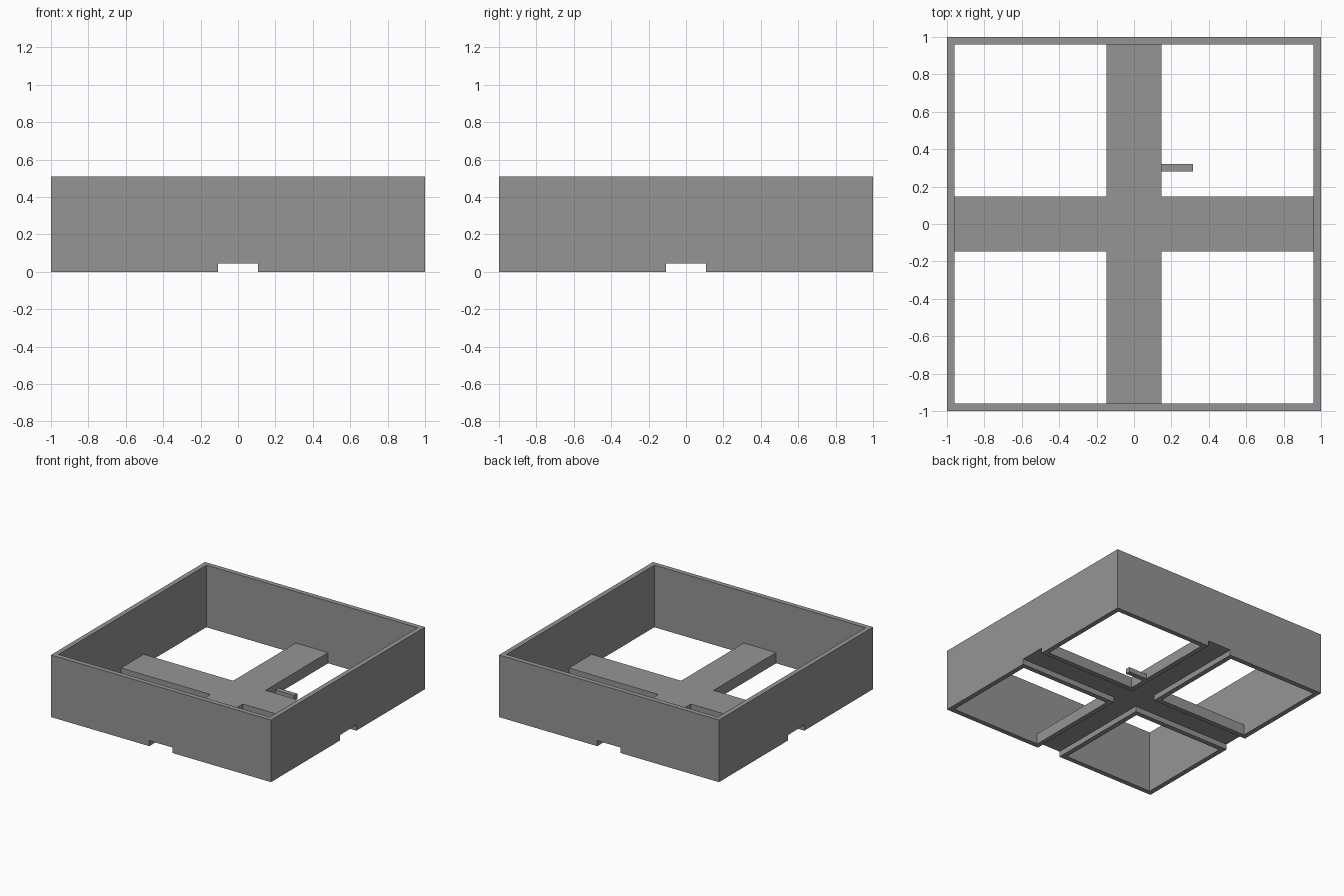
import bpy
import bmesh
from mathutils import Matrix, Vector

old = bpy.data.objects.get("Cube")
if old:
    bpy.data.objects.remove(old, do_unlink=True)

HEIGHT = 0.51      # outer wall height
INNER = 0.96       # inner face of the walls
ARM = 0.147        # half width of the floor cross
SLOT = 0.107       # half width of the channels below
SLOT_TOP = 0.045
FLOOR = 0.088      # top of the floor cross

grey = bpy.data.materials.new("plain_grey")
grey.use_nodes = True
colour = (0.3, 0.3, 0.3, 1)
grey.diffuse_color = colour
grey.node_tree.nodes["Principled BSDF"].inputs["Base Color"].default_value = colour


def box(name, low, high):
    """Axis-aligned box between two corners."""
    low, high = Vector(low), Vector(high)
    bm = bmesh.new()
    bmesh.ops.create_cube(bm, size=1, matrix=Matrix.Translation((low + high) / 2)
                          @ Matrix.Diagonal((high - low).to_4d()))
    mesh = bpy.data.meshes.new(name)
    bm.to_mesh(mesh)
    bm.free()
    mesh.materials.append(grey)
    obj = bpy.data.objects.new(name, mesh)
    bpy.context.collection.objects.link(obj)
    return obj


# Square tray body and the tab beside the back arm
tray = box("tray_body", (-1, -1, 0), (1, 1, HEIGHT))
box("small_tab", (ARM, 0.28, 0), (0.315, 0.32, 0.04))

# Pocket above the floor cross
cutters = [box("pocket_cutter", (-INNER, -INNER, FLOOR), (INNER, INNER, 1))]

# Four square openings between the arms
for sx in (-1, 1):
    for sy in (-1, 1):
        xs = sorted((sx * ARM, sx * INNER))
        ys = sorted((sy * ARM, sy * INNER))
        cutters.append(box("opening_cutter", (xs[0], ys[0], -1), (xs[1], ys[1], 1)))

# Crossing channels along the underside, running out through the walls
cutters.append(box("channel_cutter_x", (-2, -SLOT, -1), (2, SLOT, SLOT_TOP)))
cutters.append(box("channel_cutter_y", (-SLOT, -2, -1), (SLOT, 2, SLOT_TOP)))

for cutter in cutters:
    cutter.hide_render = True
    mod = tray.modifiers.new(cutter.name, 'BOOLEAN')
    mod.operation = 'DIFFERENCE'
    mod.solver = 'EXACT'
    mod.object = cutter

# Bake the cuts and drop the cutters
bpy.context.view_layer.update()
graph = bpy.context.evaluated_depsgraph_get()
result = bpy.data.meshes.new_from_object(tray.evaluated_get(graph))
tray.modifiers.clear()
tray.data = result
for cutter in cutters:
    bpy.data.objects.remove(cutter, do_unlink=True)
